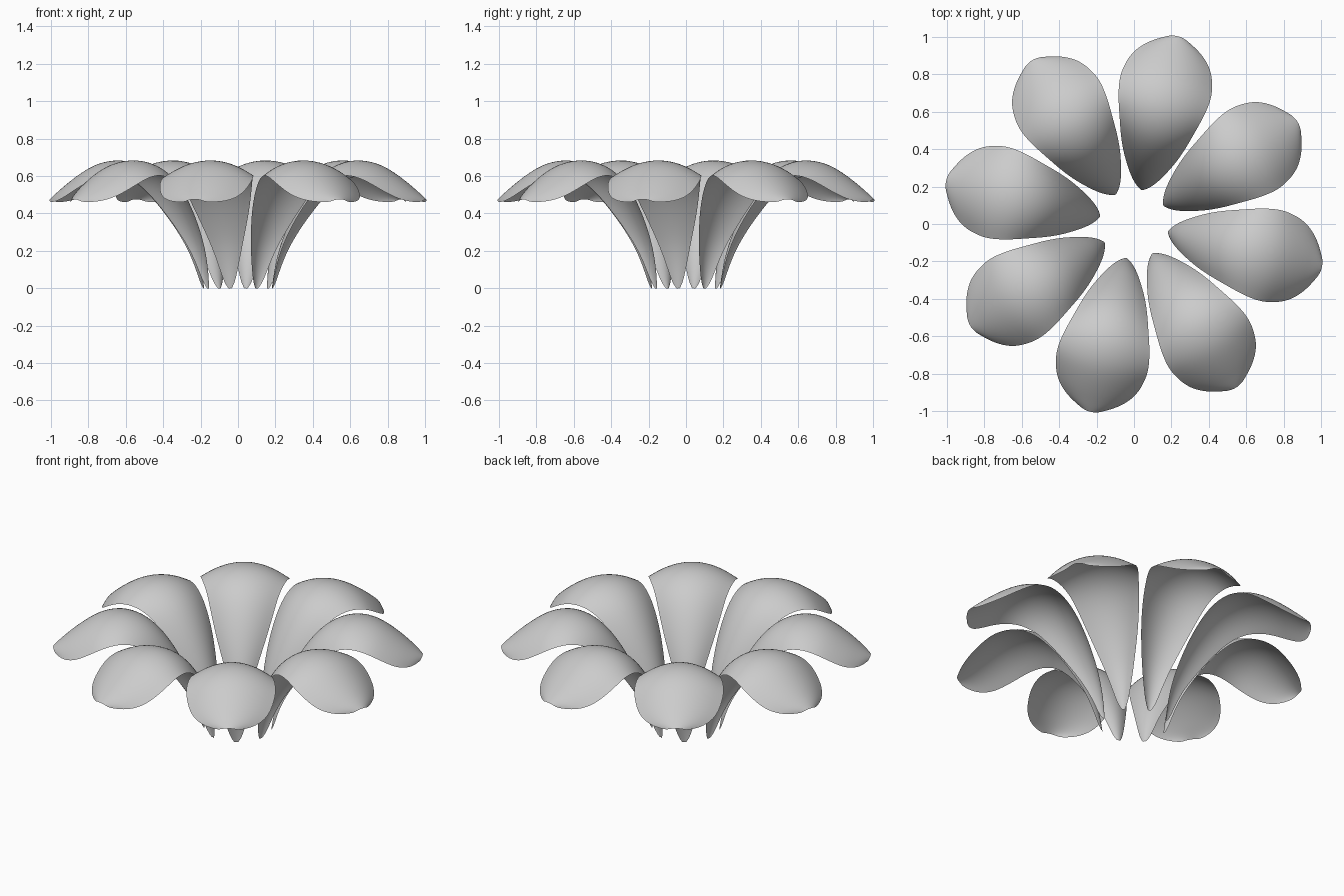
import bpy
import math
from mathutils import Vector

if "Cube" in bpy.data.objects:
    bpy.data.objects.remove(bpy.data.objects["Cube"], do_unlink=True)

# Petal colour
grey = bpy.data.materials.new("petal_grey")
grey.use_nodes = True
grey.diffuse_color = (0.6, 0.6, 0.6, 1)
grey.node_tree.nodes["Principled BSDF"].inputs["Base Color"].default_value = (0.6, 0.6, 0.6, 1)

# Petal midrib from root to tip: radius, height, half width
RIB = [(0.186, 0, 0.01), (0.192, 0.04, 0.032), (0.205, 0.12, 0.053),
       (0.23, 0.22, 0.08), (0.27, 0.32, 0.11), (0.33, 0.44, 0.148),
       (0.41, 0.56, 0.18), (0.5, 0.645, 0.203), (0.62, 0.692, 0.232),
       (0.74, 0.68, 0.249), (0.83, 0.638, 0.25), (0.92, 0.572, 0.227),
       (0.97, 0.53, 0.19), (1.008, 0.498, 0.135), (1.031, 0.476, 0.06)]
HALF = 4       # columns on each side of the midrib
ARCH = 0.36    # how far the edges curl back, relative to half width
PETALS = 8
TURN = math.radians(-13)


def petal_mesh():
    """Sheet swept along the midrib, arched across its width."""
    verts, faces = [], []
    cols = 2 * HALF + 1
    for i, (r, z, w) in enumerate(RIB):
        before, after = RIB[max(i - 1, 0)], RIB[min(i + 1, len(RIB) - 1)]
        along = Vector((after[0] - before[0], 0, after[1] - before[1])).normalized()
        normal = Vector((-along.z, 0, along.x))
        for j in range(cols):
            s = j / HALF - 1
            verts.append(Vector((r, s * w, z)) - normal * (ARCH * w * s * s))
    for i in range(len(RIB) - 1):
        for j in range(cols - 1):
            a = i * cols + j
            faces.append((a, a + cols, a + cols + 1, a + 1))
    mesh = bpy.data.meshes.new("petal")
    mesh.from_pydata(verts, [], faces)
    mesh.materials.append(grey)
    mesh.polygons.foreach_set("use_smooth", [True] * len(faces))
    return mesh


# Ring of petals sharing one mesh
mesh = petal_mesh()
for k in range(PETALS):
    petal = bpy.data.objects.new(f"petal_{k + 1}", mesh)
    bpy.context.collection.objects.link(petal)
    petal.rotation_euler.z = TURN + k * math.tau / PETALS
    smooth = petal.modifiers.new("smooth", 'SUBSURF')
    smooth.levels = smooth.render_levels = 2
